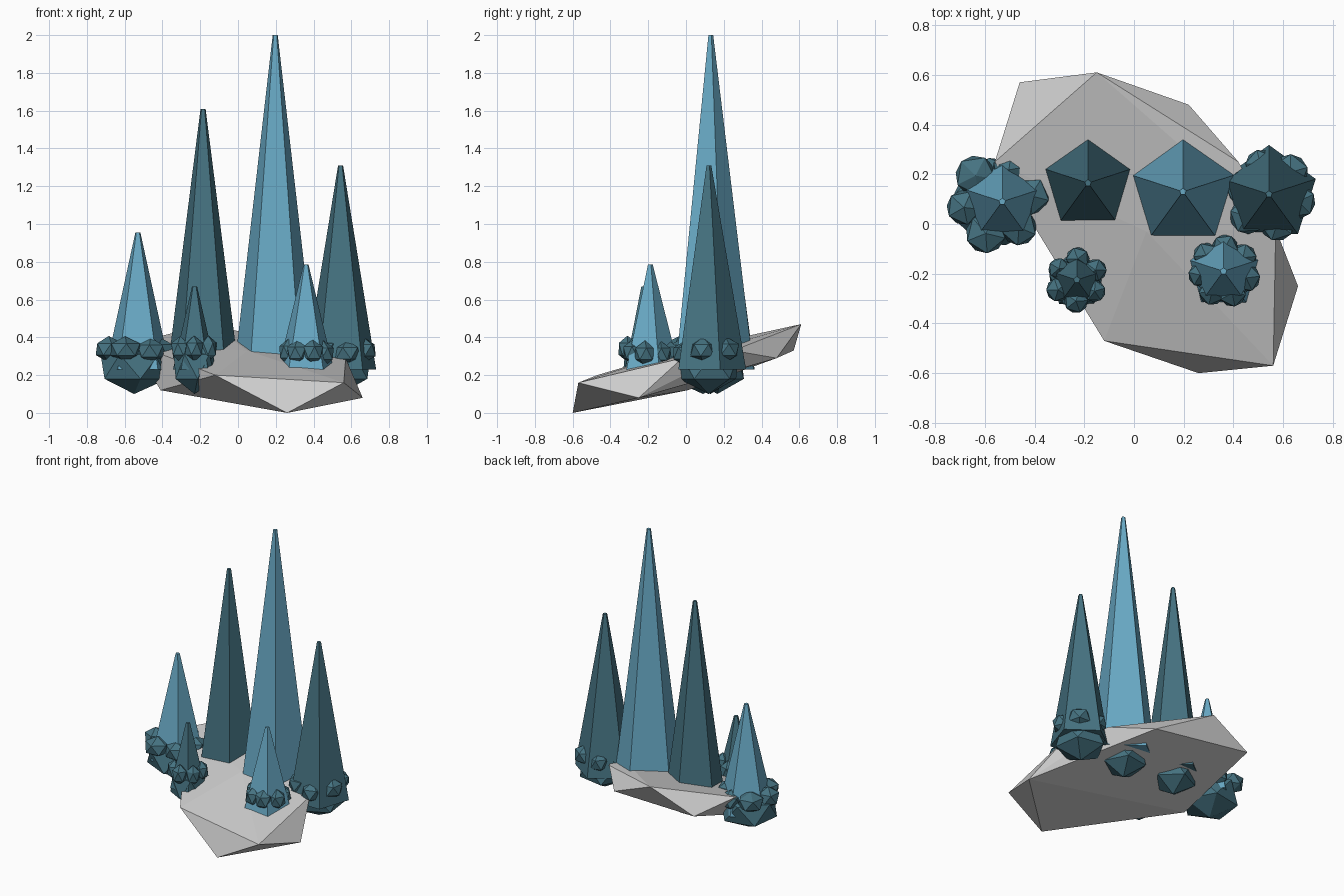
import bpy, bmesh, math, random
from mathutils import Matrix, Vector

if "Cube" in bpy.data.objects:
    bpy.data.objects.remove(bpy.data.objects["Cube"])

random.seed(4)


def material(name, rgb):
    m = bpy.data.materials.new(name)
    m.diffuse_color = (*rgb, 1)
    m.use_nodes = True
    m.node_tree.nodes["Principled BSDF"].inputs["Base Color"].default_value = m.diffuse_color
    return m


LIGHT = material("light_blue", (0.14, 0.40, 0.56))
DARK = material("dark_teal", (0.06, 0.17, 0.22))


def finish(bm, name, mat=None):
    me = bpy.data.meshes.new(name)
    bmesh.ops.recalc_face_normals(bm, faces=bm.faces[:])
    bm.to_mesh(me)
    bm.free()
    ob = bpy.data.objects.new(name, me)
    bpy.context.collection.objects.link(ob)
    if mat:
        me.materials.append(mat)
    return ob


# Rock: faceted hull of a few corner points
rock_points = [
    (-0.46, 0.57, 0.33), (-0.15, 0.61, 0.47), (0.22, 0.48, 0.29),
    (0.42, 0.25, 0.33), (0.57, -0.02, 0.29), (0.66, -0.25, 0.08),
    (0.56, -0.57, 0.16), (0.26, -0.60, 0.0), (-0.12, -0.47, 0.20),
    (-0.41, 0.01, 0.12), (-0.56, 0.25, 0.37), (0.05, -0.03, 0.33)]
bm = bmesh.new()
for p in rock_points:
    bm.verts.new(p)
bmesh.ops.convex_hull(bm, input=bm.verts[:])
finish(bm, "rock")


# Crystal: five-sided tapered spike with a tiny flat tip
def spike(name, x, y, r, top, mat, base=0.23):
    bm = bmesh.new()
    h = top - base
    mtx = Matrix.Translation((x, y, base + h / 2)) @ Matrix.Rotation(math.pi / 2, 4, 'Z')
    bmesh.ops.create_cone(bm, cap_ends=True, segments=5, radius1=r,
                          radius2=0.014, depth=h, matrix=mtx)
    # put one corner towards the back
    v = max((v.co for v in bm.verts if v.co.z < base + 0.01), key=lambda c: c.y)
    turn = math.pi / 2 - math.atan2(v.y - y, v.x - x)
    bmesh.ops.rotate(bm, verts=bm.verts[:], cent=(x, y, 0),
                     matrix=Matrix.Rotation(turn, 3, 'Z'))
    finish(bm, name, mat)


# Cluster: faceted ball under the spike with small gems around it
def cluster(name, x, y, r, gems, mat):
    bm = bmesh.new()

    def ball(c, rx, rz):
        mtx = (Matrix.Translation(c)
               @ Matrix.Rotation(random.uniform(0, 2), 4, 'Z')
               @ Matrix.Diagonal((rx, rx, rz, 1)))
        bmesh.ops.create_icosphere(bm, subdivisions=1, radius=1, matrix=mtx)

    ball(Vector((x, y, 0.245)), r, 0.145)
    start = random.uniform(0, 2)
    for i in range(gems):
        a = start + i * math.tau / gems
        g = r * random.uniform(0.36, 0.46)
        ball(Vector((x + 0.68 * r * math.cos(a), y + 0.68 * r * math.sin(a),
                     0.325 + random.uniform(-0.015, 0.015))), g, 0.07)
    finish(bm, name, mat)


# x, y, spike radius, top height, material, ball radius, gem count
specs = [
    ("tall_crystal", 0.197, 0.13, 0.228, 2.00, LIGHT, 0.16, 0),
    ("second_crystal", -0.185, 0.165, 0.198, 1.61, DARK, 0.16, 0),
    ("right_crystal", 0.543, 0.12, 0.198, 1.31, DARK, 0.18, 6),
    ("left_crystal", -0.53, 0.09, 0.18, 0.955, LIGHT, 0.20, 6),
    ("front_right_crystal", 0.36, -0.19, 0.155, 0.785, LIGHT, 0.14, 7),
    ("front_left_crystal", -0.23, -0.225, 0.12, 0.67, DARK, 0.125, 6)]
for name, x, y, r, top, mat, br, gems in specs:
    spike(name, x, y, r, top, mat)
    cx = x - 0.02 if name == "left_crystal" else x
    cluster(name + "_base_cluster", cx, y, br, gems, DARK)
